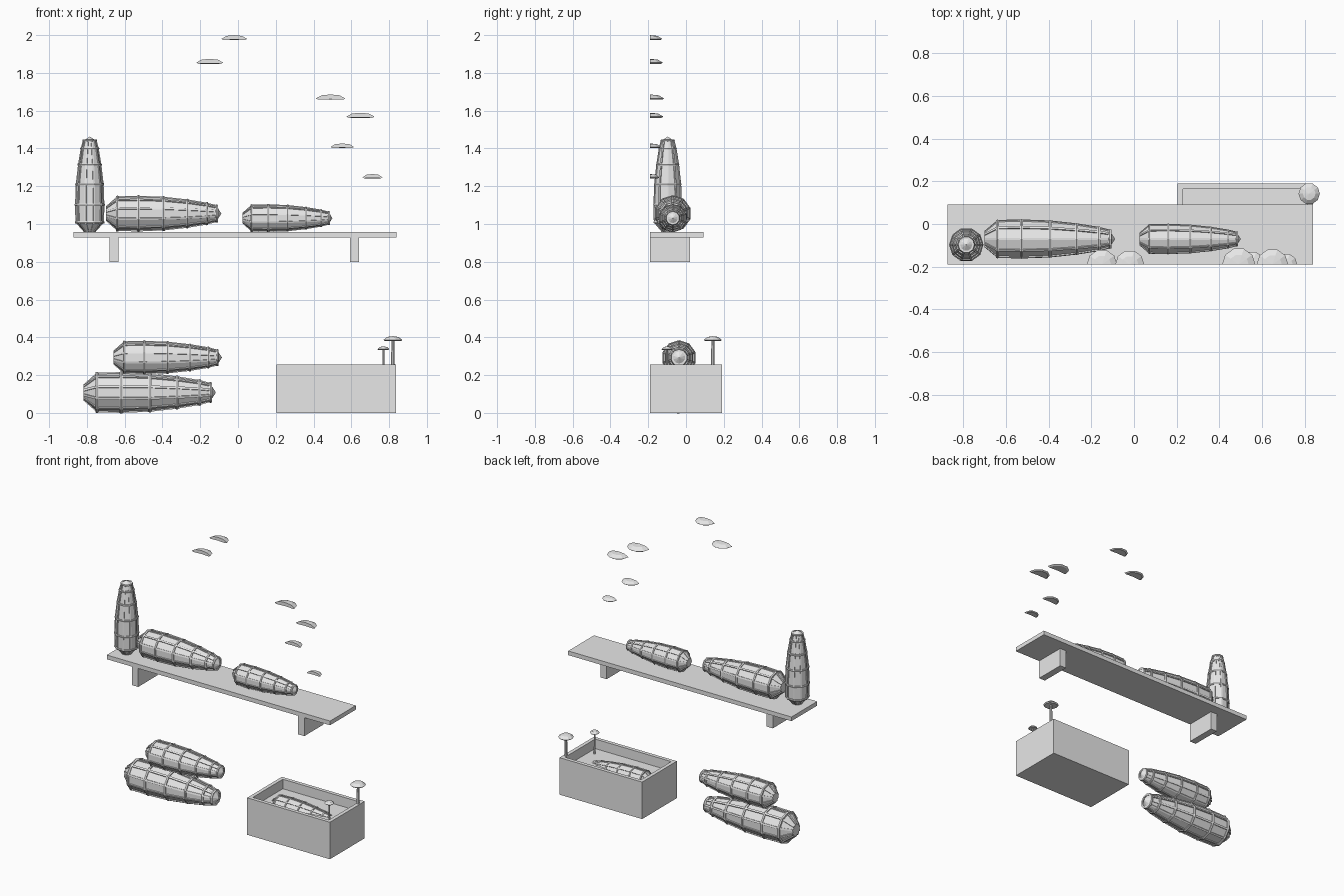
import bpy, bmesh, math
from mathutils import Matrix, Vector

if "Cube" in bpy.data.objects:
    bpy.data.objects.remove(bpy.data.objects["Cube"])

grey = bpy.data.materials.new("light_grey")
grey.diffuse_color = (0.8, 0.8, 0.8, 1)
grey.use_nodes = True
grey.node_tree.nodes["Principled BSDF"].inputs["Base Color"].default_value = grey.diffuse_color


def finish(name, bm, matrix=Matrix()):
    bmesh.ops.recalc_face_normals(bm, faces=bm.faces)
    bm.transform(matrix)
    me = bpy.data.meshes.new(name)
    bm.to_mesh(me)
    bm.free()
    me.materials.append(grey)
    ob = bpy.data.objects.new(name, me)
    bpy.context.collection.objects.link(ob)
    return ob


def add_box(bm, x0, x1, y0, y1, z0, z1):
    m = Matrix.Translation(((x0 + x1) / 2, (y0 + y1) / 2, (z0 + z1) / 2))
    m = m @ Matrix.Diagonal((x1 - x0, y1 - y0, z1 - z0, 1))
    bmesh.ops.create_cube(bm, size=1, matrix=m)


def add_lathe(bm, profile, sides, closed=False, arc=math.tau, start=0.0):
    """Turn (radius, height) points around z; open ends and half turns are capped."""
    full = arc > 6.28
    count = sides if full else sides + 1
    rings = []
    for r, z in profile:
        if r < 1e-6:
            rings.append([bm.verts.new((0, 0, z))] * count)
        else:
            rings.append([bm.verts.new((r * math.cos(start + arc * i / sides),
                                        r * math.sin(start + arc * i / sides), z))
                          for i in range(count)])
    pairs = list(zip(rings, rings[1:]))
    if closed:
        pairs.append((rings[-1], rings[0]))
    for a, b in pairs:
        for i in range(sides):
            j = (i + 1) % count
            bm.faces.new(list(dict.fromkeys((a[i], a[j], b[j], b[i]))))
    if not closed:
        if full and profile[0][0] > 0:
            bm.faces.new(rings[0])
        if not full:
            bm.faces.new(list(dict.fromkeys([r[0] for r in rings] + [r[-1] for r in reversed(rings)])))


# Pod: ten-sided barrel with hoops and lengthwise ribs, unit length along z
SIDES = 10
SHELL = [(0.055, 0), (0.143, 0.10), (0.147, 0.284), (0.139, 0.5),
         (0.116, 0.705), (0.088, 0.874), (0.066, 0.958), (0, 1)]


def pod(name, base, length, lying=True):
    m = Matrix.Translation(base)
    if lying:
        m = m @ Matrix.Rotation(math.pi / 2, 4, 'Y')
    m = m @ Matrix.Scale(length, 4)

    bm = bmesh.new()
    add_lathe(bm, SHELL, SIDES)
    finish(name + "_shell", bm, m)

    # hoops
    bm = bmesh.new()
    for r, z in SHELL[1:-1]:
        add_lathe(bm, [(r - 0.01, z - 0.012), (r + 0.009, z - 0.012), (r + 0.013, z),
                       (r + 0.009, z + 0.012), (r - 0.01, z + 0.012)], SIDES, closed=True)
    finish(name + "_hoops", bm, m)

    # ribs along each corner of the barrel
    bm = bmesh.new()
    for k in range(SIDES):
        turn = Matrix.Rotation(math.tau * k / SIDES, 3, 'Z')
        rings = [[bm.verts.new(turn @ Vector((r + d, w, z)))
                  for d, w in ((-0.01, -0.009), (0.007, -0.009), (0.007, 0.009), (-0.01, 0.009))]
                 for r, z in SHELL[:-1]]
        for a, b in zip(rings, rings[1:]):
            for i in range(4):
                j = (i + 1) % 4
                bm.faces.new((a[i], a[j], b[j], b[i]))
        bm.faces.new(rings[0])
        bm.faces.new(rings[-1])
    finish(name + "_ribs", bm, m)


pod("standing_pod", (-0.785, -0.097, 0.958), 0.505, lying=False)
pod("large_shelf_pod", (-0.70, -0.07, 1.055), 0.612)
pod("small_shelf_pod", (0.025, -0.07, 1.031), 0.475)
pod("upper_floor_pod", (-0.66, -0.037, 0.293), 0.575)
pod("lower_floor_pod", (-0.817, -0.04, 0.108), 0.70)
pod("buried_pod", (0.27, 0.0, 0.165), 0.45)

# Shelf and its two brackets
bm = bmesh.new()
add_box(bm, -0.872, 0.838, -0.19, 0.092, 0.928, 0.957)
finish("shelf", bm)
for side, x in (("left", -0.656), ("right", 0.617)):
    bm = bmesh.new()
    add_box(bm, x - 0.024, x + 0.024, -0.19, 0.022, 0.80, 0.928)
    finish(side + "_bracket", bm)

# Planter box: top face inset for the rim, then sunk to soil level
bm = bmesh.new()
add_box(bm, 0.203, 0.837, -0.19, 0.19, 0, 0.256)
bm.normal_update()
top = max(bm.faces, key=lambda f: f.calc_center_median().z)
bmesh.ops.inset_region(bm, faces=[top], thickness=0.036)
floor = bmesh.ops.extrude_discrete_faces(bm, faces=[top])["faces"]
for v in floor[0].verts:
    v.co.z = 0.19
finish("planter_box", bm)

# Caps: (radius factor, height factor) outline shared by all mushrooms
CAP = [(0, 0.1), (0.85, 0), (1, 0.25), (0.6, 0.85), (0, 1)]


def mushroom(name, x, y, base, rim, radius, height):
    bm = bmesh.new()
    add_lathe(bm, [(radius * 0.2, base), (radius * 0.15, rim + height * 0.2)], 8)
    finish(name + "_stem", bm, Matrix.Translation((x, y, 0)))
    bm = bmesh.new()
    add_lathe(bm, [(r * radius, rim + h * height) for r, h in CAP], 10)
    finish(name + "_cap", bm, Matrix.Translation((x, y, 0)))


mushroom("large_mushroom", 0.82, 0.142, 0.25, 0.38, 0.05, 0.026)
mushroom("small_mushroom", 0.77, -0.10, 0.18, 0.333, 0.031, 0.019)

# Half caps fixed to the wall plane
for i, (x, z, r) in enumerate([(-0.02, 1.974, 0.068), (-0.15, 1.848, 0.071), (0.49, 1.658, 0.078),
                               (0.648, 1.562, 0.074), (0.552, 1.402, 0.062), (0.712, 1.242, 0.052)]):
    bm = bmesh.new()
    add_lathe(bm, [(a * r, h * (0.012 + 0.2 * r)) for a, h in CAP], 5, arc=math.pi)
    finish("wall_fungus_%d" % (i + 1), bm, Matrix.Translation((x, -0.19, z)))
